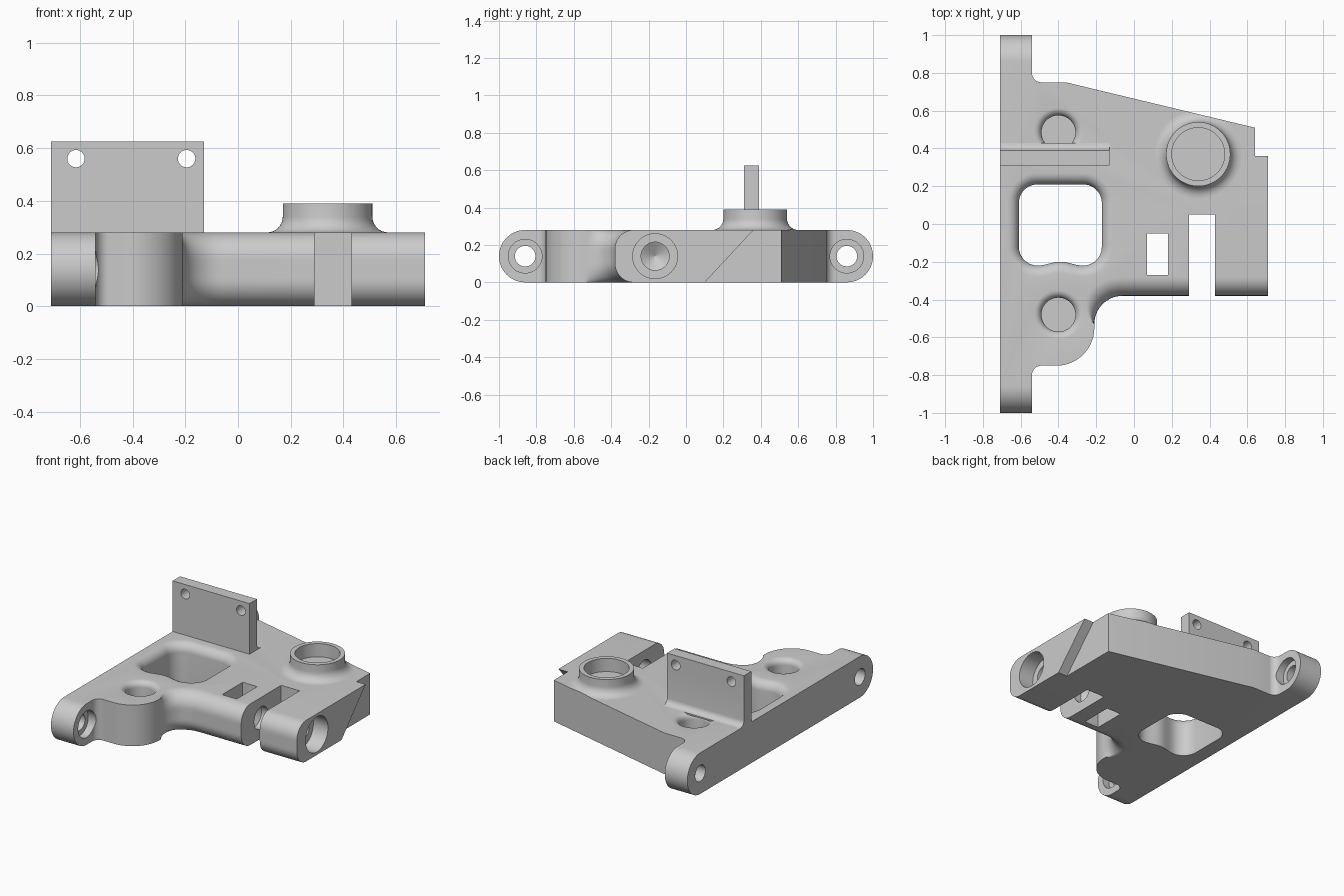
import bpy, bmesh
from math import sin, cos, pi, sqrt, radians
from mathutils import Vector

if "Cube" in bpy.data.objects:
    bpy.data.objects.remove(bpy.data.objects["Cube"], do_unlink=True)

grey = bpy.data.materials.new("plain_grey")
grey.use_nodes = True
COLOUR = (0.6, 0.6, 0.6, 1)
grey.diffuse_color = COLOUR
grey.node_tree.nodes["Principled BSDF"].inputs["Base Color"].default_value = COLOUR

TOP = 0.28        # plate thickness
EAR = TOP / 2     # ear end radius
EDGE = 0.10       # front edge rounding


def loft(name, rings):
    """Skin a stack of equal-length point rings and cap both ends."""
    bm = bmesh.new()
    rows = [[bm.verts.new(p) for p in ring] for ring in rings]
    n = len(rows[0])
    for a, b in zip(rows, rows[1:]):
        for i in range(n):
            j = (i + 1) % n
            bm.faces.new((a[i], a[j], b[j], b[i]))
    bm.faces.new(rows[0][::-1])
    bm.faces.new(rows[-1])
    bmesh.ops.recalc_face_normals(bm, faces=bm.faces)
    mesh = bpy.data.meshes.new(name)
    bm.to_mesh(mesh)
    bm.free()
    mesh.materials.append(grey)
    ob = bpy.data.objects.new(name, mesh)
    bpy.context.collection.objects.link(ob)
    return ob


def place(axis, u, v, w):
    """Profile point (u, v) at distance w along the axis."""
    return {"x": (w, u, v), "y": (u, w, v), "z": (u, v, w)}[axis]


def prism(name, axis, profile, lo, hi):
    return loft(name, [[place(axis, u, v, w) for u, v in profile] for w in (lo, hi)])


def lathe(name, axis, u, v, profile, n=48):
    """Turn (radius, distance) steps around an axis through (u, v)."""
    return loft(name, [[place(axis, u + r * cos(2 * pi * i / n), v + r * sin(2 * pi * i / n), w)
                        for i in range(n)] for r, w in profile])


def box(name, x0, x1, y0, y1):
    return prism(name, "z", [(x0, y0), (x1, y0), (x1, y1), (x0, y1)], -0.1, 0.5)


def arc(cx, cy, r, start, end, n=10):
    return [(cx + r * cos(radians(start + (end - start) * i / n)),
             cy + r * sin(radians(start + (end - start) * i / n))) for i in range(n + 1)]


def cut(target, cutter):
    cutter.hide_render = True
    mod = target.modifiers.new("cut", "BOOLEAN")
    mod.operation = "DIFFERENCE"
    mod.solver = "EXACT"
    mod.object = cutter
    bpy.context.view_layer.objects.active = target
    bpy.ops.object.modifier_apply(modifier=mod.name)
    bpy.data.objects.remove(cutter, do_unlink=True)


def finish(ob):
    bpy.ops.object.select_all(action="DESELECT")
    ob.select_set(True)
    bpy.context.view_layer.objects.active = ob
    bpy.ops.object.shade_smooth_by_angle(angle=radians(30))


# Plate outline at one height, with rounded ear ends and rounded front edge
def plate_ring(z, ear_end):
    h = min(z, TOP - z)
    inset = EDGE - sqrt(max(0, EDGE**2 - (EDGE - h)**2)) if h < EDGE else 0
    pts = [(-0.71, -ear_end), (-0.54, -ear_end)]
    pts += arc(-0.49, -0.80, 0.05, 180, 90, 8)
    pts += arc(-0.41, -0.55, 0.20, -90, 0, 14)
    steps = 14
    for i in range(steps + 1):
        s = pi / 2 * i / steps
        r = 0.15 + inset * min(1, 1.5 * sin(s))
        pts.append((-0.06 - r * cos(s), -0.53 + r * sin(s)))
    pts += [(0.71, -0.38 + inset), (0.71, 0.493), (-0.36, 0.75)]
    pts += arc(-0.49, 0.80, 0.05, 270, 180, 8)
    pts += [(-0.54, ear_end), (-0.71, ear_end)]
    return [(x, y, z) for x, y in pts]


layers = [pi * i / 28 for i in range(29)]
plate = loft("base_plate", [plate_ring(EAR - EAR * cos(t), 1 - EAR + EAR * sin(t))
                            for t in layers])


# Large window with a rounded upper rim and a slight bulge in its front wall
def window_ring(z, d):
    hx, hy, r = 0.22 + d, 0.215 + d, 0.10 + d
    cx, cy = -0.39, -0.005
    kx, ky = hx - r, hy - r
    pts = []
    for sx, sy, start in ((1, 1, 0), (-1, 1, 90), (-1, -1, 180)):
        pts += arc(cx + sx * kx, cy + sy * ky, r, start, start + 90)
    for i in range(1, 16):
        s = i / 16
        pts.append((cx - kx + 2 * kx * s, cy - hy + 0.02 * sin(pi * s)**2))
    pts += arc(cx + kx, cy - ky, r, 270, 360)[:-1] + [(cx + hx, cy - ky + 0.01)]
    return [(x, y, z) for x, y in pts]


RIM = 0.06
rim = [(TOP - RIM + RIM * sin(t), RIM - RIM * cos(t)) for t in
       [pi / 2 * i / 8 for i in range(9)]]
cut(plate, loft("window_cutter", [window_ring(z, d) for z, d in
                                  [(-0.1, 0)] + rim + [(TOP + 0.1, RIM)]]))

# Two blind round pockets with soft rims
for y in (-0.48, 0.485):
    soft = [(0.09 + 0.04 * (1 - cos(t)), TOP - 0.04 + 0.04 * sin(t))
            for t in [pi / 2 * i / 6 for i in range(7)]]
    cut(plate, lathe("pocket_cutter", "z", -0.40, y,
                     [(0.09, 0.08)] + soft + [(0.13, TOP + 0.1)]))

# Front slot and small rectangular opening
cut(plate, box("slot_cutter", 0.29, 0.43, -0.6, 0.05))
cut(plate, box("opening_cutter", 0.07, 0.18, -0.27, -0.05))

# Slanted step on the side
cut(plate, prism("step_cutter", "x",
                 [(0.054, -0.05), (0.8, -0.05), (0.8, 0.33), (0.407, 0.33)], 0.64, 0.9))

# Cross bore through the slotted arm, with a counterbore and a conical end
cut(plate, lathe("bore_cutter", "x", -0.165, EAR,
                 [(0.001, 0.195), (0.075, 0.24), (0.075, 0.60), (0.12, 0.60), (0.12, 0.9)]))

# Ear holes, counterbored on the inner side
for y in (-0.86, 0.86):
    cut(plate, lathe("ear_cutter", "x", y, EAR,
                     [(0.055, -0.9), (0.055, -0.59), (0.09, -0.59), (0.09, -0.40)]))
finish(plate)

# Upright bracket with a fillet along its rear foot and two mounting holes
foot = arc(0.43, TOP + 0.04, 0.04, 270, 180, 6)
bracket = prism("upright_bracket", "x",
                [(0.31, TOP - 0.01), (0.43, TOP - 0.01)] + foot + [(0.39, 0.625), (0.31, 0.625)],
                -0.71, -0.13)
for x in (-0.615, -0.195):
    cut(bracket, lathe("mount_cutter", "y", x, 0.56, [(0.033, 0.2), (0.033, 0.5)], 32))
finish(bracket)

# Round hollow boss with a flared foot, trimmed flush with the slanted rear wall
flare = [(0.23 - 0.06 * sin(t), TOP + 0.06 - 0.06 * cos(t))
         for t in [pi / 2 * i / 8 for i in range(9)]]
boss = lathe("round_boss", "z", 0.34, 0.37,
             [(0.23, TOP - 0.005)] + flare
             + [(0.17, 0.39), (0.14, 0.39), (0.14, 0.30)], 64)
cut(boss, prism("trim_cutter", "z",
                [(0.64, 0.51), (0.64, 1), (-0.36, 1), (-0.36, 0.75)], 0, 0.5))
finish(boss)
